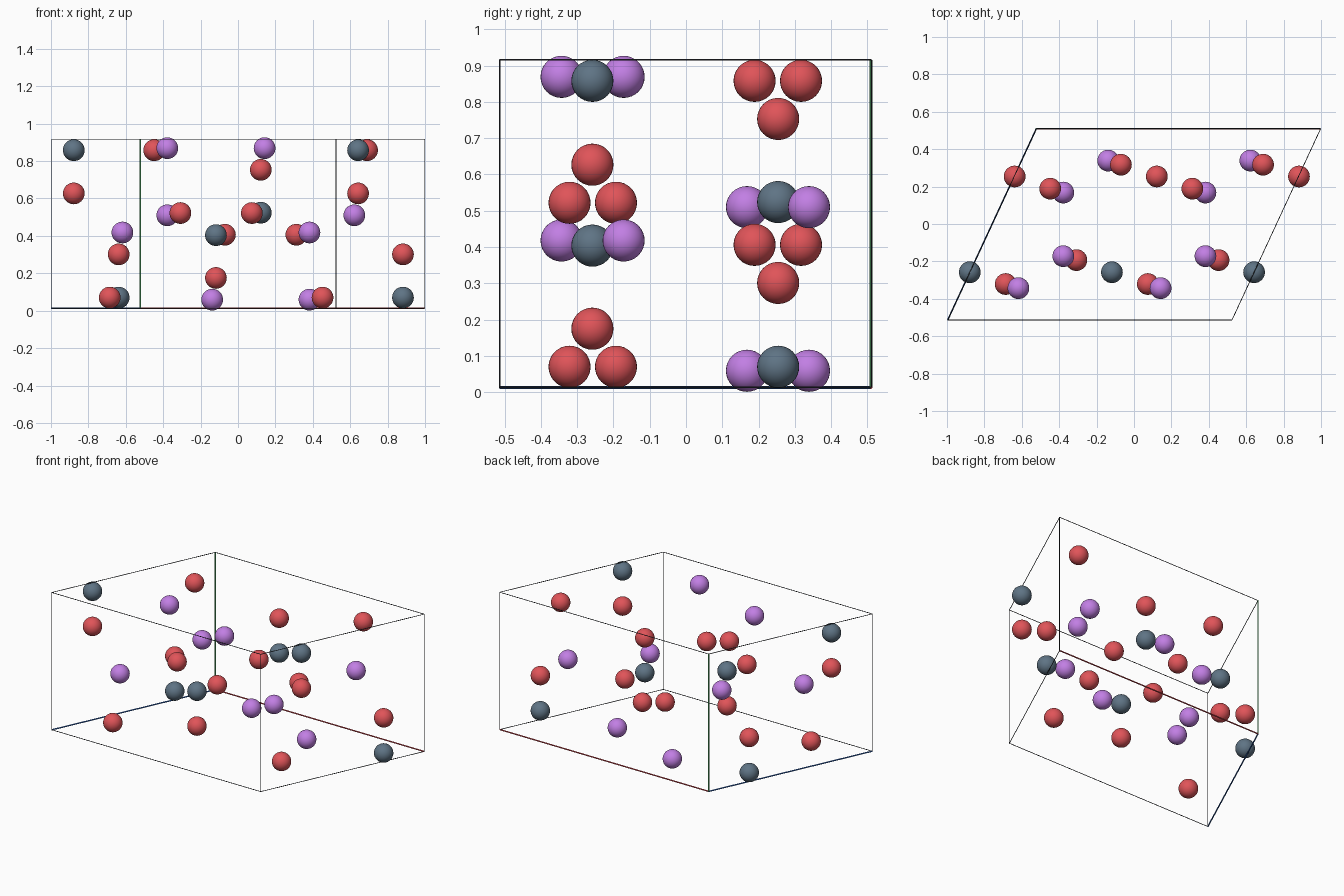
import bpy
from mathutils import Vector

if "Cube" in bpy.data.objects:
    bpy.data.objects.remove(bpy.data.objects["Cube"])


def material(name, r, g, b):
    """Flat material from 0-255 display values, stored as linear."""
    def lin(c):
        c /= 255
        return c / 12.92 if c <= 0.04045 else ((c + 0.055) / 1.055) ** 2.4
    m = bpy.data.materials.new(name)
    m.diffuse_color = (lin(r), lin(g), lin(b), 1)
    m.use_nodes = True
    m.node_tree.nodes["Principled BSDF"].inputs["Base Color"].default_value = m.diffuse_color
    return m


RED = material("red ball", 224, 84, 89)
PURPLE = material("purple ball", 194, 127, 228)
SLATE = material("slate ball", 95, 116, 133)
WIRE = material("dark grey wire", 46, 50, 56)
AXIS_RED = material("red axis", 226, 78, 84)
AXIS_GREEN = material("green axis", 95, 200, 120)
AXIS_BLUE = material("blue axis", 55, 115, 210)

CENTRE = Vector((0.002, -0.002, 0.464))
BALL_RADIUS = 0.058


def ball(name, pos, mat):
    bpy.ops.mesh.primitive_uv_sphere_add(segments=32, ring_count=16,
                                         radius=BALL_RADIUS, location=pos)
    ob = bpy.context.object
    ob.name = name
    ob.data.materials.append(mat)
    bpy.ops.object.shade_smooth()


def rod(name, a, b, radius, mat):
    d = b - a
    bpy.ops.mesh.primitive_cylinder_add(vertices=12, radius=radius,
                                        depth=d.length, location=(a + b) / 2)
    ob = bpy.context.object
    ob.name = name
    ob.rotation_euler = d.to_track_quat('Z', 'Y').to_euler()
    ob.data.materials.append(mat)
    bpy.ops.object.shade_smooth_by_angle()


# Balls: half of each set as offsets from the cell centre; the rest by inversion
SETS = (
    ("red_ball", RED, (
        (-0.88, -0.256, 0.163), (0.64, -0.256, 0.163), (-0.12, -0.256, -0.289),
        (-0.688, -0.319, -0.394), (0.45, -0.191, -0.394),
        (0.072, -0.319, 0.058), (-0.31, -0.191, 0.058))),
    ("purple_ball", PURPLE, (
        (0.14, -0.341, 0.405), (-0.38, -0.170, 0.405),
        (-0.62, -0.341, -0.046), (0.38, -0.170, -0.046))),
    ("slate_ball", SLATE, (
        (-0.88, -0.256, 0.394), (0.64, -0.256, 0.394), (-0.12, -0.256, -0.060))),
)
for name, mat, offsets in SETS:
    for off in offsets:
        for sign in (1, -1):
            ball(name, CENTRE + sign * Vector(off), mat)

# Slanted cell: origin at the lower back left corner, and three edge vectors
ORIGIN = Vector((-0.522, 0.510, 0.013))
EDGES = (
    ("red_axis", AXIS_RED, Vector((1.52, 0, 0))),
    ("green_axis", AXIS_GREEN, Vector((0, 0, 0.903))),
    ("blue_axis", AXIS_BLUE, Vector((-0.474, -1.023, 0))),
)
for i, (name, mat, vec) in enumerate(EDGES):
    u, v = (EDGES[j][2] for j in range(3) if j != i)
    for s in (0, 1):
        for t in (0, 1):
            start = ORIGIN + s * u + t * v
            if s == t == 0:
                rod(name, start, start + vec, 0.004, mat)
            else:
                rod("cell_edge", start, start + vec, 0.002, WIRE)
